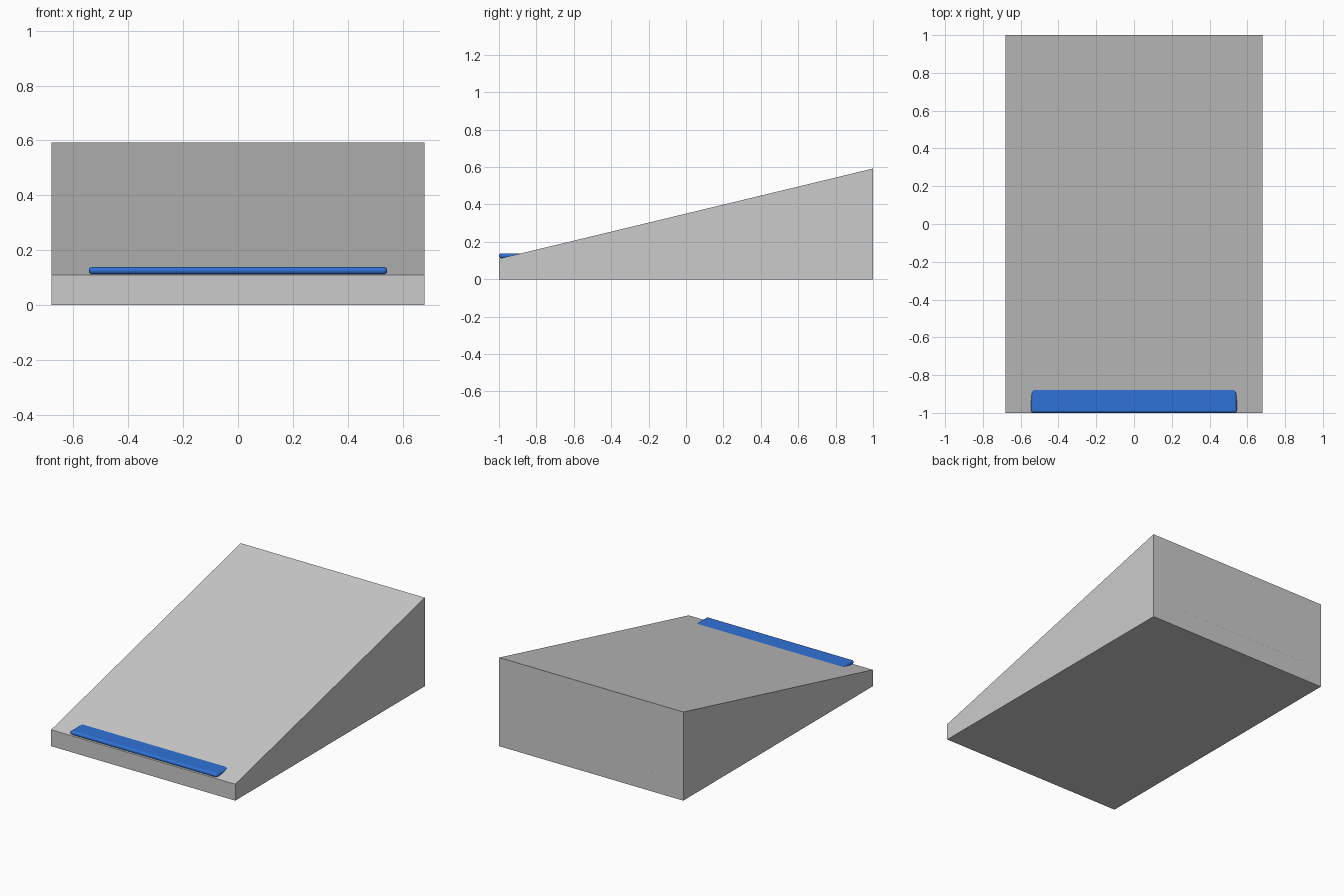
import bpy, bmesh

if "Cube" in bpy.data.objects:
    bpy.data.objects.remove(bpy.data.objects["Cube"])


def make_object(name, bm):
    bmesh.ops.recalc_face_normals(bm, faces=bm.faces)
    mesh = bpy.data.meshes.new(name)
    bm.to_mesh(mesh)
    bm.free()
    obj = bpy.data.objects.new(name, mesh)
    bpy.context.collection.objects.link(obj)
    return obj


# Wedge body: side profile (y, z) extruded across the width
half_width = 0.68
profile = [(-1, 0), (1, 0), (1, 0.592), (-1, 0.11)]
bm = bmesh.new()
side = bm.faces.new([bm.verts.new((-half_width, y, z)) for y, z in profile])
ext = bmesh.ops.extrude_face_region(bm, geom=[side])
verts = [v for v in ext["geom"] if isinstance(v, bmesh.types.BMVert)]
bmesh.ops.translate(bm, verts=verts, vec=(2 * half_width, 0, 0))
make_object("wedge_body", bm)

# Blue slab: runs the full length inside the wedge, exposed as a front strip
bm = bmesh.new()
bmesh.ops.create_cube(bm, size=1)
bmesh.ops.scale(bm, verts=bm.verts, vec=(1.088, 2, 0.026))
slab = make_object("front_strip", bm)
slab.location = (0, 0, 0.126)
bevel = slab.modifiers.new("rounded_edges", "BEVEL")
bevel.width = 0.0125
bevel.segments = 3

blue = bpy.data.materials.new("blue")
blue.diffuse_color = (0.03, 0.17, 0.68, 1)
blue.use_nodes = True
blue.node_tree.nodes["Principled BSDF"].inputs["Base Color"].default_value = blue.diffuse_color
slab.data.materials.append(blue)
